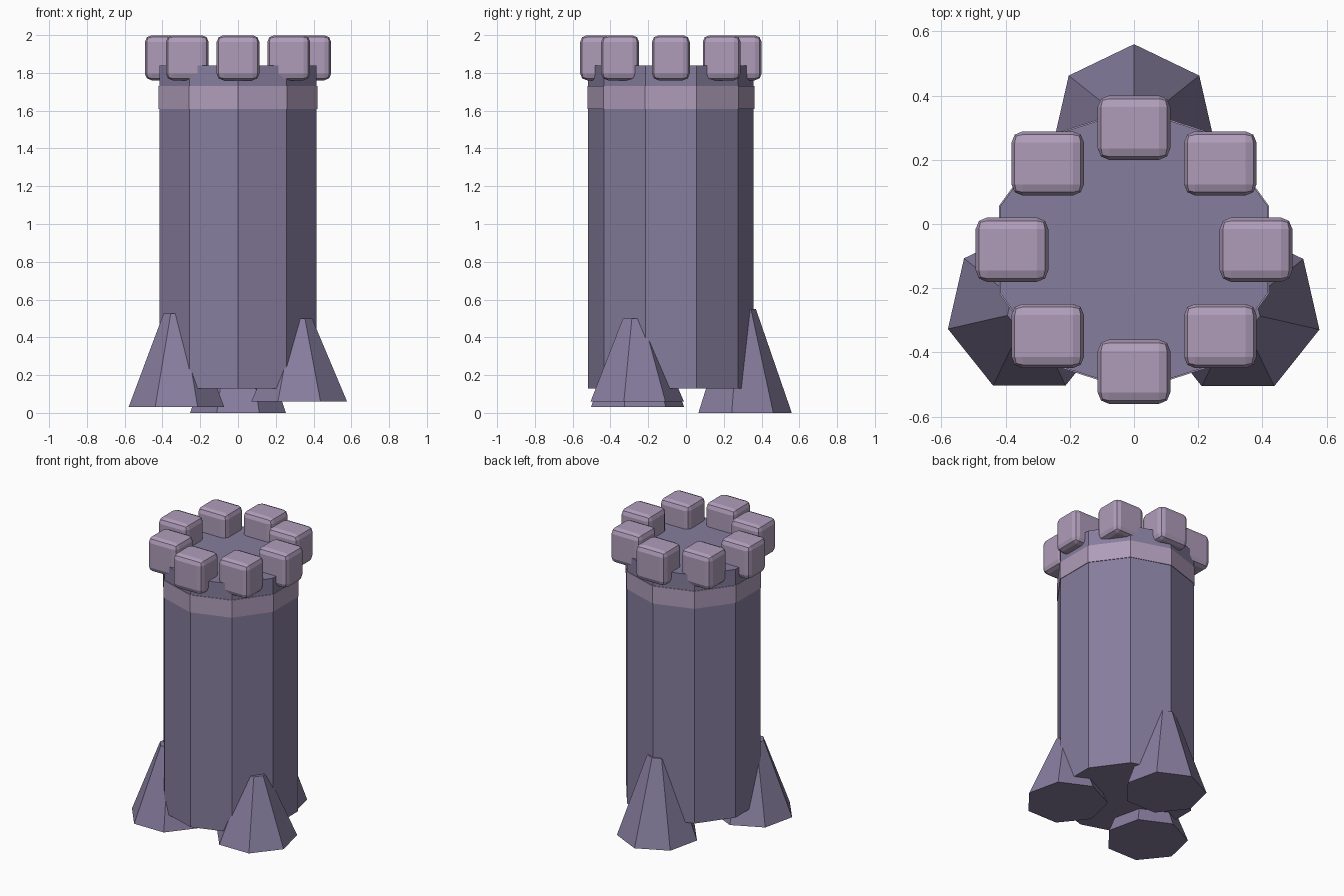
import bpy
import math

cube = bpy.data.objects.get("Cube")
if cube:
    bpy.data.objects.remove(cube, do_unlink=True)


def material(name, rgb):
    mat = bpy.data.materials.new(name)
    mat.use_nodes = True
    color = (*rgb, 1)
    mat.diffuse_color = color
    mat.node_tree.nodes["Principled BSDF"].inputs["Base Color"].default_value = color
    return mat


stone = material("purple stone", (0.24, 0.205, 0.34))
trim = material("pale mauve stone", (0.43, 0.335, 0.49))


def frustum(name, sides, r_bottom, r_top, x, y, z_low, z_high, mat):
    """Upright flat-sided prism or frustum with one corner facing +y."""
    bpy.ops.mesh.primitive_cone_add(
        vertices=sides, radius1=r_bottom, radius2=r_top,
        depth=z_high - z_low, location=(x, y, (z_low + z_high) / 2))
    obj = bpy.context.object
    obj.name = name
    obj.data.materials.append(mat)
    return obj


CENTRE_Y = -0.08

# Tower body and the raised band near its top
frustum("tower_body", 10, 0.438, 0.438, 0, CENTRE_Y, 0.13, 1.84, stone)
frustum("tower_band", 10, 0.442, 0.442, 0, CENTRE_Y, 1.61, 1.73, trim)

# Three tapered feet, each standing at its own height
for name, x, y, low, high in (
        ("back_foot", 0, 0.30, 0, 0.55),
        ("front_right_foot", -0.326, -0.269, 0.03, 0.525),
        ("front_left_foot", 0.324, -0.271, 0.06, 0.5)):
    frustum(name, 7, 0.26, 0.07, x, y, low, high, stone)

# Ring of eight rounded battlement blocks, all facing the same way
for i in range(8):
    angle = i * math.tau / 8
    bpy.ops.mesh.primitive_cube_add(size=1, location=(
        0.38 * math.cos(angle), CENTRE_Y + 0.38 * math.sin(angle), 1.88))
    block = bpy.context.object
    block.name = f"battlement_{i + 1}"
    block.scale = (0.226, 0.2, 0.238)
    bpy.ops.object.transform_apply(location=False, rotation=False, scale=True)
    block.data.materials.append(trim)
    bevel = block.modifiers.new("rounded edges", "BEVEL")
    bevel.width = 0.035
    bevel.segments = 2
